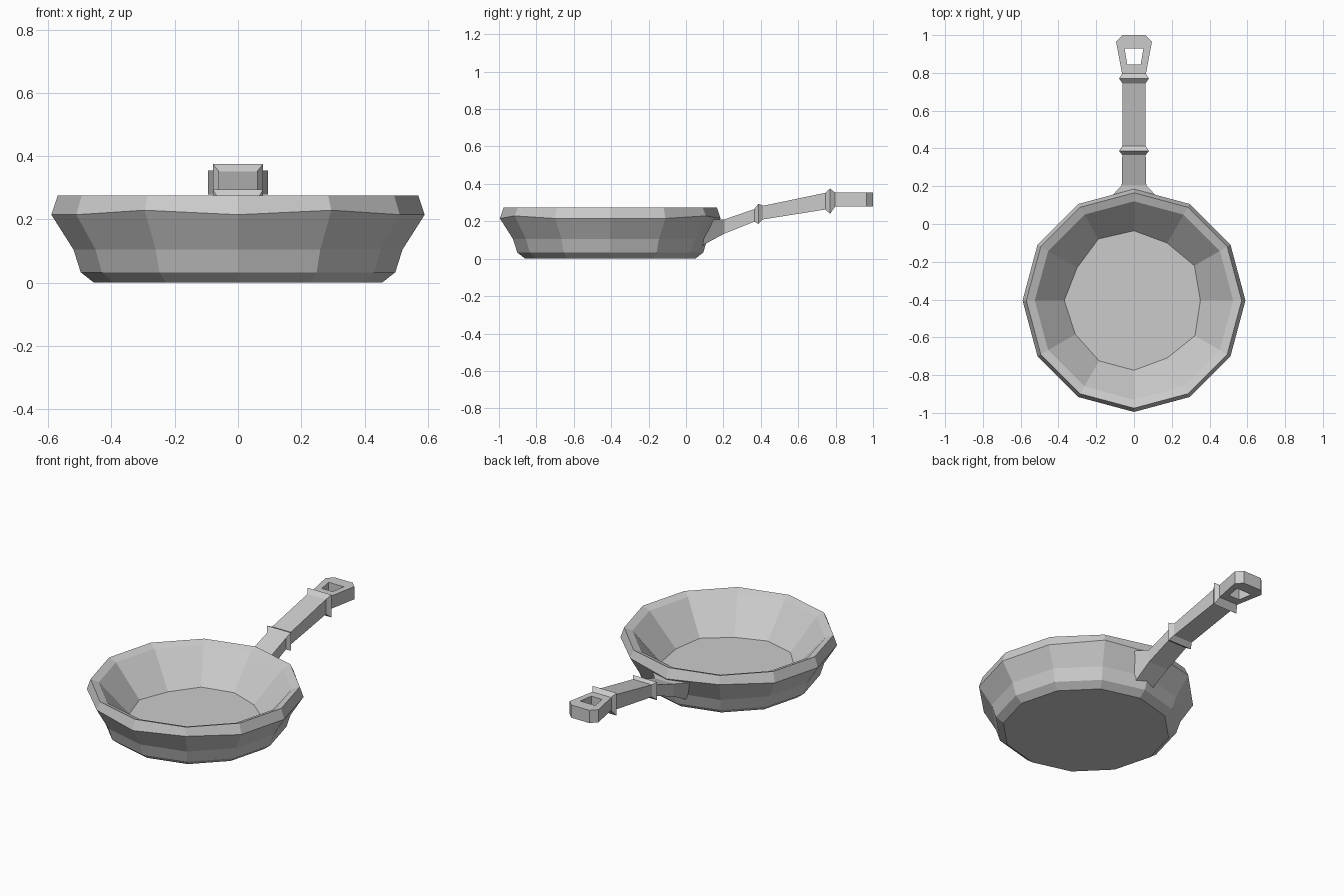
import bpy, bmesh
from math import cos, sin, pi

cube = bpy.data.objects.get("Cube")
if cube:
    bpy.data.objects.remove(cube)

SIDES = 12
CENTRE_Y = -0.405

metal = bpy.data.materials.new("grey_metal")
metal.use_nodes = True
grey = (0.6, 0.6, 0.6, 1)
metal.diffuse_color = grey
metal.node_tree.nodes["Principled BSDF"].inputs["Base Color"].default_value = grey


def loft(name, rings, wrap=False):
    """Skin a row of equal rings; cap the ends, or join last to first."""
    bm = bmesh.new()
    loops = [[bm.verts.new(p) for p in ring] for ring in rings]
    pairs = list(zip(loops, loops[1:]))
    if wrap:
        pairs.append((loops[-1], loops[0]))
    else:
        bm.faces.new(loops[0])
        bm.faces.new(loops[-1])
    for a, b in pairs:
        for i in range(len(a)):
            j = (i + 1) % len(a)
            bm.faces.new((a[i], a[j], b[j], b[i]))
    bmesh.ops.recalc_face_normals(bm, faces=bm.faces)
    mesh = bpy.data.meshes.new(name)
    bm.to_mesh(mesh)
    bm.free()
    mesh.materials.append(metal)
    obj = bpy.data.objects.new(name, mesh)
    bpy.context.collection.objects.link(obj)
    return obj


# Pan: outer wall up, over the lip, down to the floor
def pan_ring(radius, z):
    return [[radius * cos(2 * pi * i / SIDES),
             CENTRE_Y + radius * sin(2 * pi * i / SIDES), z] for i in range(SIDES)]


profile = [(0.455, 0), (0.497, 0.033), (0.52, 0.105), (0.59, 0.215),
           (0.57, 0.275), (0.525, 0.258), (0.362, 0.075)]
rings = [pan_ring(r, z) for r, z in profile]

# Slightly uneven hand-shaped rim edge and floor outline
for i in (2, 4, 8, 10):
    rings[3][i][2] += 0.014
floor_scale = [0.97, 1.02, 0.97, 1.02, 1.04, 0.96, 1.02, 0.99, 1.02, 1.02, 0.97, 1.03]
for p, s in zip(rings[-1], floor_scale):
    p[0] *= s
    p[1] = CENTRE_Y + (p[1] - CENTRE_Y) * s
loft("pan", rings)


# Handle: square sections with a flared root and two raised collars
def section(y_low, z_low, w_low, y_top, z_top, w_top):
    return [(-w_low, y_low, z_low), (w_low, y_low, z_low),
            (w_top, y_top, z_top), (-w_top, y_top, z_top)]


def upright(y, z_low, z_top, w):
    return section(y, z_low, w, y, z_top, w)


loft("handle", [
    section(0.075, 0.064, 0.06, 0.14, 0.209, 0.125),
    upright(0.205, 0.134, 0.21, 0.065),
    upright(0.365, 0.198, 0.265, 0.062),
    upright(0.387, 0.186, 0.294, 0.079),
    upright(0.412, 0.21, 0.283, 0.062),
    upright(0.745, 0.263, 0.352, 0.061),
    upright(0.77, 0.24, 0.375, 0.079),
    upright(0.797, 0.278, 0.354, 0.062),
])


# Hanging end: six-sided plate with a tapered hole
def mirrored(half):
    return half + [(-x, y) for x, y in reversed(half)]


outer = mirrored([(0.062, 0.79), (0.095, 0.965), (0.06, 1.0)])
hole = mirrored([(0.036, 0.845), (0.05, 0.93), (0.025, 0.93)])
loft("hanging_end", [[(x, y, z) for x, y in loop] for loop, z in
                     ((outer, 0.278), (outer, 0.354), (hole, 0.354), (hole, 0.278))],
     wrap=True)
